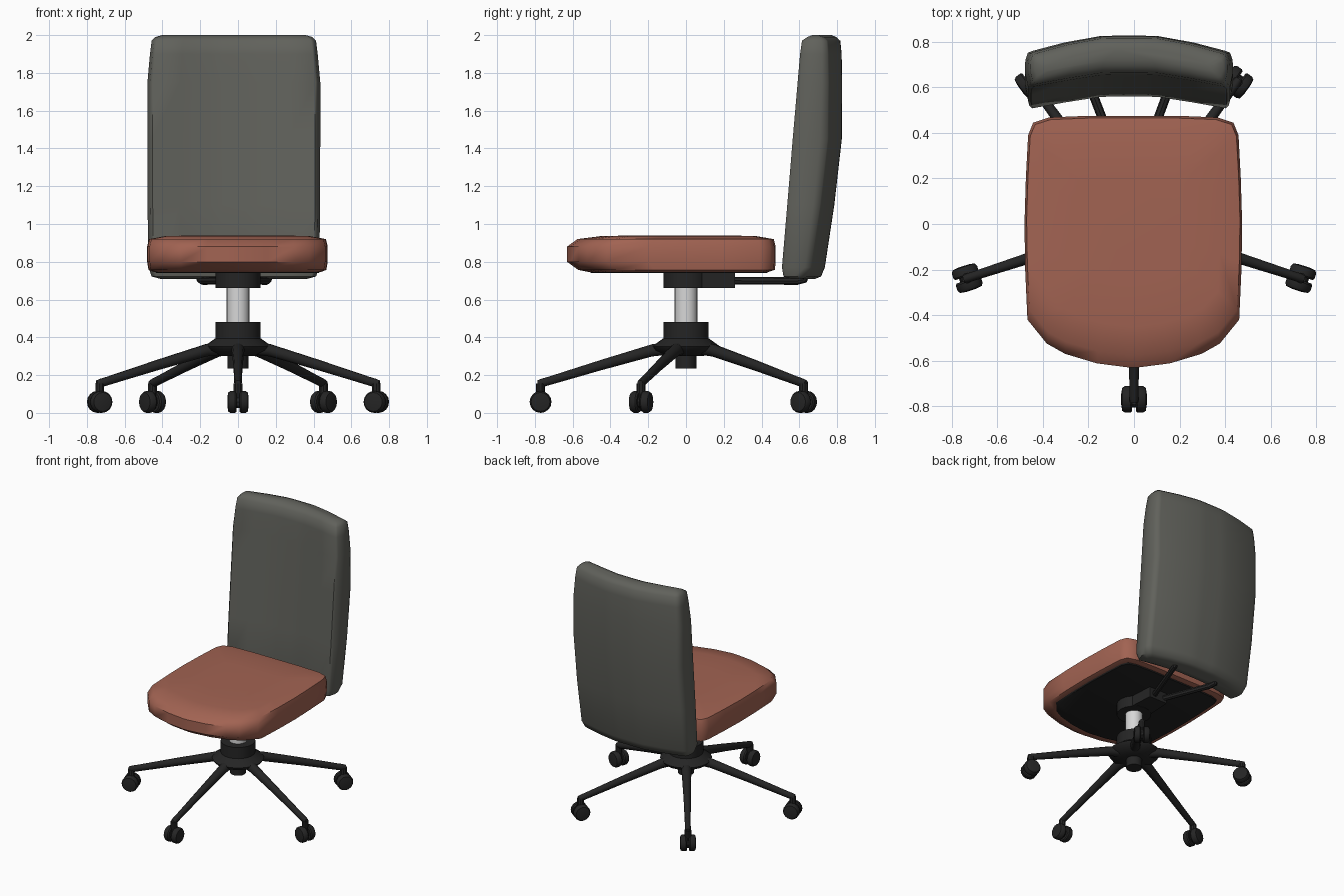
import bpy, bmesh, math
from mathutils import Vector, Matrix

if "Cube" in bpy.data.objects:
    bpy.data.objects.remove(bpy.data.objects["Cube"])


def material(name, rgb):
    m = bpy.data.materials.new(name)
    m.diffuse_color = (*rgb, 1.0)
    m.use_nodes = True
    m.node_tree.nodes["Principled BSDF"].inputs["Base Color"].default_value = m.diffuse_color
    return m


TERRACOTTA = material("terracotta fabric", (0.36, 0.125, 0.085))
GREY = material("grey fabric", (0.118, 0.12, 0.105))
BLACK = material("black plastic", (0.018, 0.018, 0.018))
STEEL = material("light steel", (0.68, 0.68, 0.68))


def loft(name, rings, mat, angle=40, matrix=None):
    """Skin a list of equally long point rings and cap both ends."""
    bm = bmesh.new()
    loops = [[bm.verts.new(p) for p in ring] for ring in rings]
    n = len(loops[0])
    for a, b in zip(loops, loops[1:]):
        for i in range(n):
            bm.faces.new((a[i], a[(i + 1) % n], b[(i + 1) % n], b[i]))
    bm.faces.new(loops[0][::-1])
    bm.faces.new(loops[-1])
    bmesh.ops.recalc_face_normals(bm, faces=bm.faces)
    me = bpy.data.meshes.new(name)
    bm.to_mesh(me)
    bm.free()
    if matrix is not None:
        me.transform(matrix)
    me.materials.append(mat)
    ob = bpy.data.objects.new(name, me)
    bpy.context.collection.objects.link(ob)
    bpy.ops.object.select_all(action='DESELECT')
    ob.select_set(True)
    bpy.context.view_layer.objects.active = ob
    bpy.ops.object.shade_smooth_by_angle(angle=math.radians(angle))
    return ob


def circle(r, z, n):
    return [(r * math.cos(2 * math.pi * i / n), r * math.sin(2 * math.pi * i / n), z)
            for i in range(n)]


def lathe(name, profile, mat, n=24, matrix=None):
    return loft(name, [circle(r, z, n) for r, z in profile], mat, 35, matrix)


def tube(name, path, r, mat, n=8):
    """Round bar through a few points."""
    pts = [Vector(p) for p in path]
    rings = []
    for i, p in enumerate(pts):
        d = (pts[min(i + 1, len(pts) - 1)] - pts[max(i - 1, 0)]).normalized()
        q = d.to_track_quat('Z', 'Y')
        rings.append([p + q @ Vector(c) for c in circle(r, 0, n)])
    return loft(name, rings, mat)


# Seat cushion: one outline, remapped at every level
half = [(0.02, -0.63), (0.16, -0.612), (0.30, -0.57), (0.38, -0.525), (0.465, -0.42),
        (0.475, -0.2), (0.478, 0.0), (0.472, 0.2), (0.462, 0.39), (0.44, 0.445),
        (0.37, 0.468), (0.2, 0.475)]
outline = half + [(-x, y) for x, y in reversed(half)]


def seat_ring(z, sx, yb, yf):
    return [(x * sx - 0.003, yf + (y + 0.63) / 1.105 * (yb - yf), z) for x, y in outline]


loft("seat_cushion", [seat_ring(*r) for r in (
    (0.747, 0.93, 0.44, -0.52), (0.757, 0.985, 0.47, -0.57), (0.80, 1.0, 0.475, -0.63),
    (0.88, 1.0, 0.475, -0.63), (0.92, 0.98, 0.465, -0.575), (0.936, 0.80, 0.37, -0.45),
    (0.94, 0.45, 0.2, -0.25))], TERRACOTTA, 50)

# Dark plate under the seat
loft("seat_underside", [seat_ring(0.740, 0.90, 0.43, -0.50),
                        seat_ring(0.749, 0.92, 0.435, -0.515)], BLACK)


# Curved backrest: lofted upwards from crescent sections
def back_ring(z, hw, f, b):
    ef, eb = f - 0.052, b - 0.066
    t = eb - ef
    side = [(0.14, f), (0.28, f - 0.002), (0.62, f - 0.026), (0.94, ef), (0.97, ef + 0.08 * t),
            (1.0, ef + 0.45 * t), (0.995, ef + 0.75 * t), (0.97, eb - 0.05 * t), (0.92, eb),
            (0.62, b - 0.03), (0.28, b - 0.002), (0.14, b)]
    pts = side + [(-x, y) for x, y in reversed(side)]
    return [(x * hw - 0.022, y, z) for x, y in pts]


loft("backrest", [back_ring(*r) for r in (
    (0.71, 0.39, 0.605, 0.685), (0.722, 0.435, 0.568, 0.715), (0.77, 0.452, 0.56, 0.735),
    (1.1, 0.457, 0.588, 0.785), (1.45, 0.4575, 0.617, 0.825), (1.75, 0.4575, 0.643, 0.827),
    (1.9, 0.444, 0.656, 0.824), (1.97, 0.435, 0.666, 0.817), (1.99, 0.415, 0.695, 0.795),
    (2.0, 0.38, 0.72, 0.77))], GREY, 55)

# Tilt mechanism under the seat, with two bars to the backrest
lathe("mechanism_disc", [(0.12, 0.66), (0.12, 0.745)], BLACK, 16)
loft("mechanism_box", [[(-0.09, 0.0, z), (0.09, 0.0, z), (0.075, 0.26, z), (-0.075, 0.26, z)]
                       for z in (0.662, 0.742)], BLACK)
for s, side in ((-1, "left"), (1, "right")):
    tube(side + "_back_bar", [(-0.015 + s * 0.03, 0.22, 0.70), (-0.018 + s * 0.17, 0.59, 0.698),
                              (-0.02 + s * 0.18, 0.625, 0.705),
                              (-0.02 + s * 0.182, 0.64, 0.75)], 0.02, BLACK)

# Gas lift and hub
lathe("gas_lift", [(0.06, 0.46), (0.06, 0.67)], STEEL, 24)
lathe("base_hub", [(0.09, 0.30), (0.165, 0.33), (0.18, 0.352), (0.12, 0.395), (0.12, 0.48)],
      BLACK, 20)
lathe("hub_boss", [(0.055, 0.235), (0.055, 0.32)], BLACK, 16)

# Five star legs with twin-wheel casters, local +x pointing outwards
wheel = [(0.03, 0.008), (0.052, 0.008), (0.058, 0.016), (0.058, 0.04), (0.05, 0.052),
         (0.025, 0.056)]
for k in range(5):
    turn = Matrix.Rotation(math.radians(-90 + 72 * k), 4, 'Z')
    rings = []
    for r, z, w, h in ((0.07, 0.345, 0.042, 0.036), (0.18, 0.331, 0.034, 0.034),
                       (0.45, 0.253, 0.025, 0.029), (0.73, 0.168, 0.02, 0.024),
                       (0.765, 0.158, 0.02, 0.024), (0.787, 0.155, 0.016, 0.018)):
        rings.append([(r, w * x, z + h * y) for x, y, _ in circle(1.0, 0, 10)])
    loft(f"leg_{k + 1}", rings, BLACK, 40, turn)
    lathe(f"caster_stem_{k + 1}", [(0.024, 0.06), (0.024, 0.155)], BLACK, 10,
          turn @ Matrix.Translation((0.77, 0, 0)))
    centre = turn @ Matrix.Translation((0.77, 0, 0.058))
    for s, side in ((-1, "left"), (1, "right")):
        spin = Matrix.Rotation(math.radians(-90 * s), 4, 'X')
        lathe(f"{side}_wheel_{k + 1}", wheel, BLACK, 16, centre @ spin)
    lathe(f"axle_{k + 1}", [(0.035, -0.012), (0.035, 0.012)], BLACK, 10,
          centre @ Matrix.Rotation(math.radians(90), 4, 'X'))
